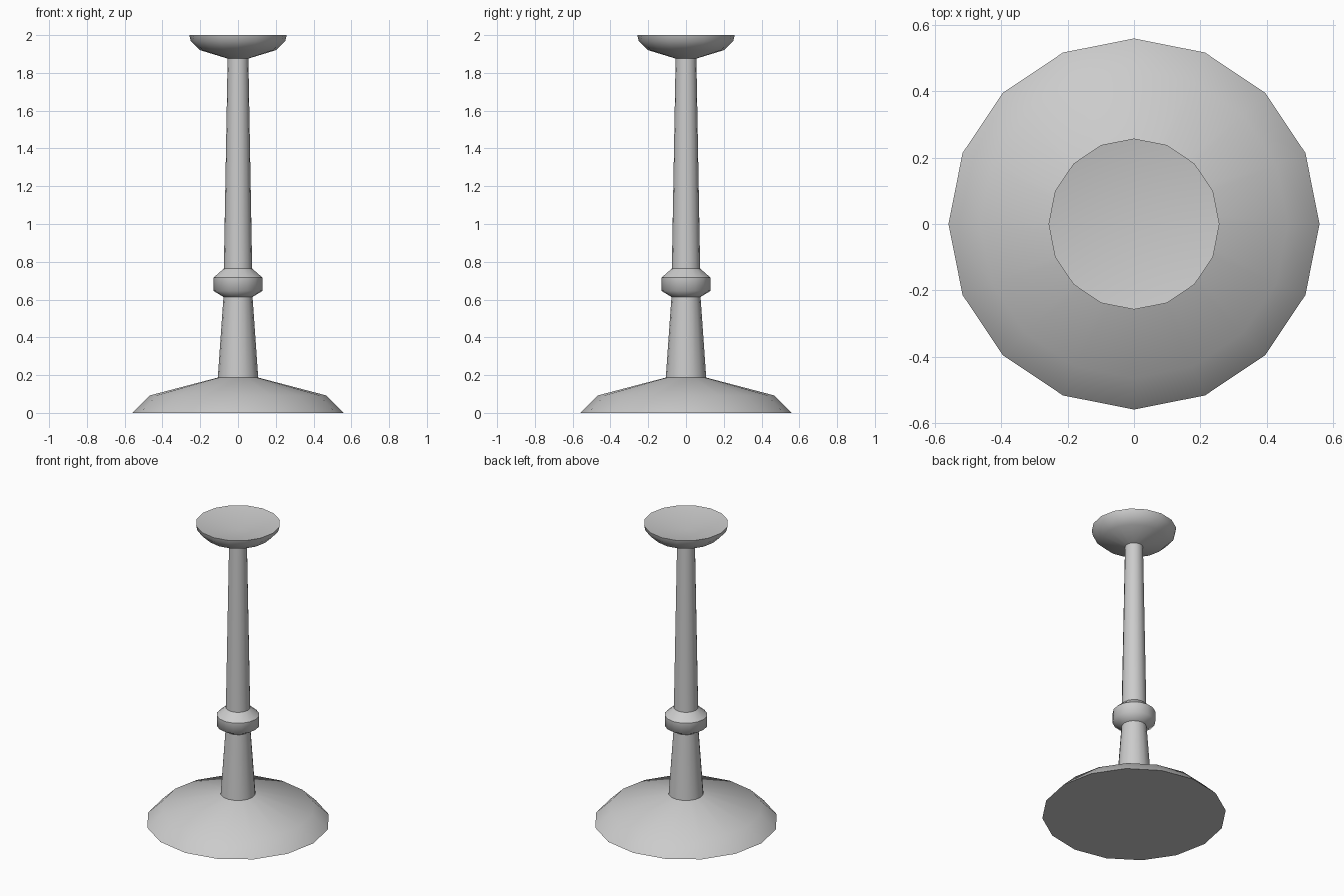
import bpy, bmesh
from math import cos, sin, tau

SIDES = 16

cube = bpy.data.objects.get("Cube")
if cube:
    bpy.data.objects.remove(cube)

metal = bpy.data.materials.new("grey metal")
metal.use_nodes = True
grey = (0.6, 0.6, 0.6, 1)
metal.diffuse_color = grey
metal.node_tree.nodes["Principled BSDF"].inputs["Base Color"].default_value = grey


def lathe(name, profile, sharp=()):
    """Revolve (radius, z) points, bottom to top; sharp lists the hard rings."""
    bm = bmesh.new()
    rings = []
    for r, z in profile:
        if r == 0:
            rings.append([bm.verts.new((0, 0, z))] * SIDES)
        else:
            rings.append([bm.verts.new((r * cos(tau * i / SIDES), r * sin(tau * i / SIDES), z))
                          for i in range(SIDES)])
    for low, high in zip(rings, rings[1:]):
        for i in range(SIDES):
            j = (i + 1) % SIDES
            corners = dict.fromkeys((low[i], low[j], high[j], high[i]))
            bm.faces.new(list(corners)).smooth = True
    for k in sharp:
        for i in range(SIDES):
            bm.edges.get((rings[k][i], rings[k][(i + 1) % SIDES])).smooth = False
    mesh = bpy.data.meshes.new(name)
    bm.to_mesh(mesh)
    bm.free()
    mesh.materials.append(metal)
    obj = bpy.data.objects.new(name, mesh)
    bpy.context.collection.objects.link(obj)
    return obj


# Domed foot with a flat underside
lathe("base", [(0, 0), (0.56, 0), (0.465, 0.093), (0.107, 0.187)], sharp=[1])

# Tapered stem in two lengths, parted by the collar
lathe("lower_stem", [(0.107, 0.187), (0.077, 0.614)])
lathe("collar", [(0.077, 0.614), (0.13, 0.646), (0.13, 0.716), (0.075, 0.764)], sharp=[2])
lathe("upper_stem", [(0.075, 0.764), (0.055, 1.876)])

# Shallow dish, hollowed slightly on top
lathe("dish", [(0.055, 1.876), (0.2, 1.92), (0.25, 1.968), (0.258, 2), (0, 1.955)], sharp=[3])
